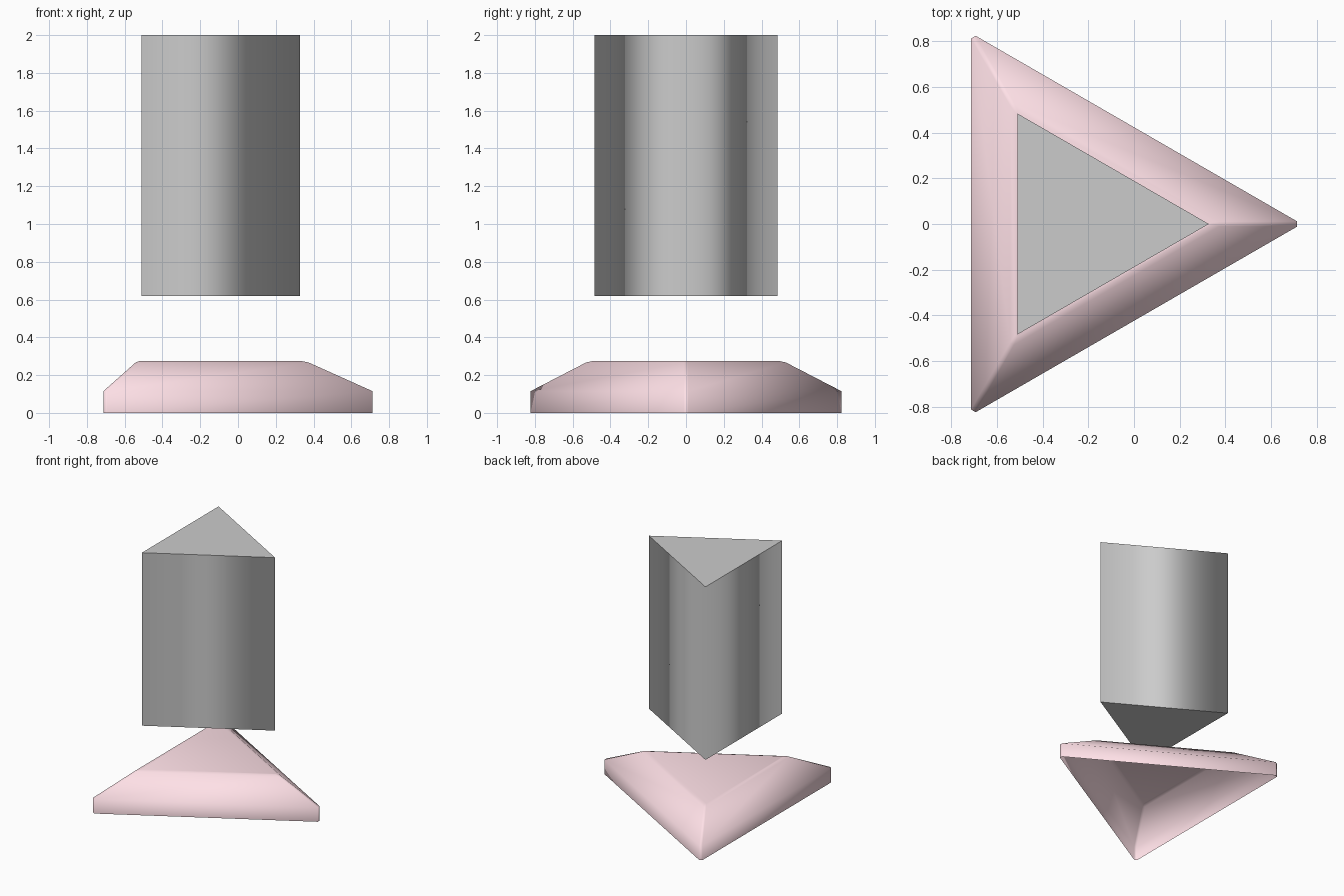
import bpy
import bmesh
from math import cos, sin, radians, sqrt

if "Cube" in bpy.data.objects:
    bpy.data.objects.remove(bpy.data.objects["Cube"])

CX = -0.231  # centre of the triangles


def triangle(r, w=0.0):
    """Triangle outline of inradius r, corners clipped to half-width w."""
    pts = []
    tip = 2 * r - w * sqrt(3)
    for a in (0, 120, 240):
        c, s = cos(radians(a)), sin(radians(a))
        for y in ((-w, w) if w else (0.0,)):
            pts.append((CX + tip * c - y * s, tip * s + y * c))
    return pts


def loft(name, sections, cap_bottom, sharp_caps):
    """Skin a stack of (outline, z) sections, smooth shaded."""
    bm = bmesh.new()
    rings = [[bm.verts.new((x, y, z)) for x, y in pts] for pts, z in sections]
    n = len(rings[0])
    for lo, hi in zip(rings, rings[1:]):
        for i in range(n):
            j = (i + 1) % n
            bm.faces.new((lo[i], lo[j], hi[j], hi[i]))
    caps = [bm.faces.new(rings[-1])]
    if cap_bottom:
        caps.append(bm.faces.new(rings[0][::-1]))
    for f in bm.faces:
        f.smooth = True
    if sharp_caps:
        for f in caps:
            for e in f.edges:
                e.smooth = False
    mesh = bpy.data.meshes.new(name)
    bm.to_mesh(mesh)
    bm.free()
    obj = bpy.data.objects.new(name, mesh)
    bpy.context.collection.objects.link(obj)
    return obj


# Hollow triangular foot, open underneath
foot = loft("base_cover", [
    (triangle(0.482, 0.012), 0.0),
    (triangle(0.482, 0.012), 0.115),
    (triangle(0.311, 0.010), 0.267),
    (triangle(0.288, 0.006), 0.275),
], cap_bottom=False, sharp_caps=False)
pink = bpy.data.materials.new("pink")
pink.diffuse_color = (1.0, 0.75, 0.80, 1.0)
pink.use_nodes = True
pink.node_tree.nodes["Principled BSDF"].inputs["Base Color"].default_value = pink.diffuse_color
foot.data.materials.append(pink)

# Floating three-sided column, sides blended smoothly, sharp end caps
loft("column", [(triangle(0.279), 0.62), (triangle(0.279), 2.0)],
     cap_bottom=True, sharp_caps=True)
